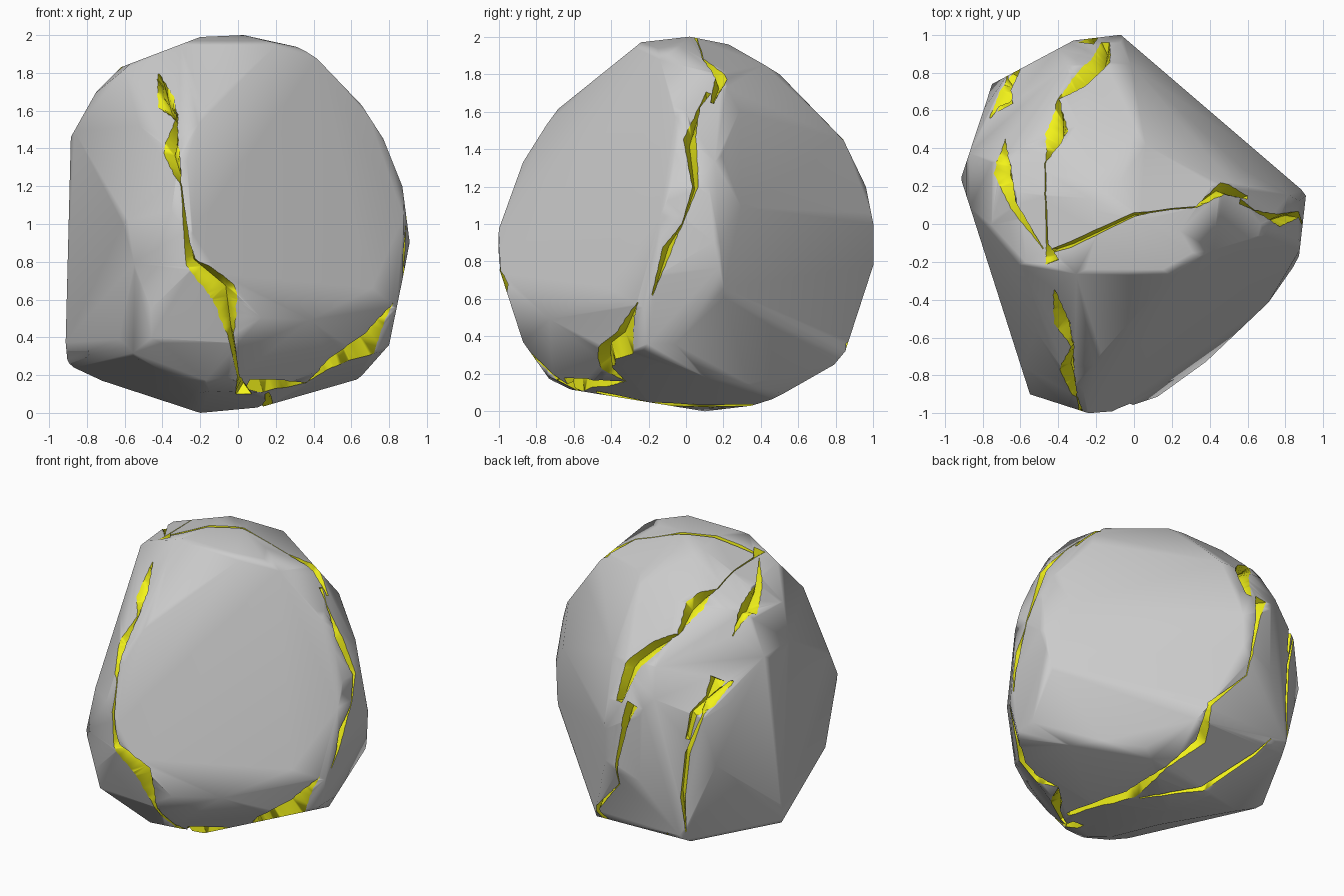
import bpy, bmesh
from math import sin, cos, radians
from mathutils import Vector
from mathutils.bvhtree import BVHTree
from mathutils.geometry import convex_hull_2d

if "Cube" in bpy.data.objects:
    bpy.data.objects.remove(bpy.data.objects["Cube"])

CENTRE = Vector((0, 0, 1))


def view(azimuth, elevation):
    """Right, up and toward-viewer axes; azimuth 0 looks at the front."""
    a, e = radians(azimuth), radians(elevation)
    right = Vector((cos(a), sin(a), 0))
    toward = Vector((sin(a) * cos(e), -cos(a) * cos(e), sin(e)))
    return right, toward.cross(right), toward


FRONT, RIGHT, TOP = view(0, 0), view(90, 0), view(0, 90)
FRONT_RIGHT, BACK_LEFT, BACK_RIGHT = view(35, 25), view(215, 25), view(145, -25)


def material(name, colour):
    m = bpy.data.materials.new(name)
    m.diffuse_color = (*colour, 1)
    m.use_nodes = True
    m.node_tree.nodes["Principled BSDF"].inputs["Base Color"].default_value = m.diffuse_color
    return m


stone = material("stone", (0.8, 0.8, 0.8))
yellow = material("yellow_inside", (0.9, 0.9, 0.01))


def chop(bm, co, no):
    """Slice away everything beyond a plane and close the cut."""
    geom = bm.verts[:] + bm.edges[:] + bm.faces[:]
    bmesh.ops.bisect_plane(bm, geom=geom, dist=1e-5, plane_co=co, plane_no=no, clear_outer=True)
    bmesh.ops.holes_fill(bm, edges=bm.edges[:])


def chop_outline(bm, axes, pts):
    """Carve the block to an outline seen along a view (heights from the centre)."""
    pts = [Vector(p) for p in pts]
    pts = [pts[i] for i in convex_hull_2d(pts)]
    mid = sum(pts, Vector((0, 0))) / len(pts)
    for p, q in zip(pts, pts[1:] + pts[:1]):
        d = q - p
        if d.length < 1e-4:
            continue
        n = Vector((d.y, -d.x)).normalized()
        if n.dot(p - mid) < 0:
            n = -n
        chop(bm, CENTRE + axes[0] * p.x + axes[1] * p.y, axes[0] * n.x + axes[1] * n.y)


# Boulder block, carved from a cube
bm = bmesh.new()
bmesh.ops.create_cube(bm, size=4)
bmesh.ops.translate(bm, verts=bm.verts, vec=CENTRE)
chop_outline(bm, FRONT, [(-.915, -.73), (-.81, -.8), (-.2, -1), (.12, -.97), (.64, -.82), (.8, -.64),
                         (.91, -.1), (.87, .2), (.77, .45), (.59, .73), (.39, .92), (.03, 1), (-.2, .99),
                         (-.62, .83), (-.75, .7), (-.885, .46)])
chop_outline(bm, RIGHT, [(-1, -.03), (-1, -.23), (-.87, -.63), (-.7, -.87), (.1, -1), (.35, -.97),
                         (.7, -.86), (.85, -.68), (1, -.22), (1, 0), (.96, .2), (.84, .45),
                         (.45, .85), (.27, .95), (.02, 1), (-.24, .97), (-.7, .6), (-.87, .33)])
chop_outline(bm, TOP, [(-.07, 1), (-.32, .97), (-.75, .74), (-.915, .24), (-.55, -.9), (-.24, -1),
                       (.01, -.98), (.29, -.86), (.75, -.4), (.87, -.19), (.91, .16)])
chop_outline(bm, FRONT_RIGHT, [(-.97, -.38), (-.91, -.1), (-.62, .81), (-.42, .96), (0, 1), (.29, .9),
                               (.71, .43), (.83, -.25), (.82, -.48), (.58, -.86), (-.22, -1.03),
                               (-.56, -.96), (-.88, -.74)])
chop_outline(bm, BACK_LEFT, [(-.83, .08), (-.77, .43), (-.55, .71), (-.23, .97), (.02, 1), (.38, .9),
                             (.75, .54), (.97, -.01), (.89, -.48), (.61, -.96), (.03, -1.08),
                             (-.57, -.92), (-.82, -.2)])
chop_outline(bm, BACK_RIGHT, [(-.79, .34), (-.51, .82), (-.22, .91), (.19, .93), (.54, .81), (.73, .68),
                              (1, .24), (1.04, -.08), (.85, -.83), (-.09, -1.05), (-.34, -1.05),
                              (-.73, -.62), (-.82, -.28)])
# Two large flat faces: front right and back right
for no, d in (((.536, -.723, .294), .875), ((.656, .776, .227), .97)):
    no = Vector(no)
    chop(bm, no * d / no.length_squared, no)

# Tidy into one clean convex skin
hull = bmesh.new()
for v in bm.verts:
    hull.verts.new(v.co)
bmesh.ops.remove_doubles(hull, verts=hull.verts[:], dist=.02)
res = bmesh.ops.convex_hull(hull, input=hull.verts[:])
junk = [g for g in set(res["geom_interior"] + res["geom_unused"]) if isinstance(g, bmesh.types.BMVert)]
bmesh.ops.delete(hull, geom=junk, context='VERTS')
bmesh.ops.recalc_face_normals(hull, faces=hull.faces[:])
mesh = bpy.data.meshes.new("boulder")
hull.to_mesh(mesh)
tree = BVHTree.FromBMesh(hull)
boulder = bpy.data.objects.new("boulder", mesh)
bpy.context.collection.objects.link(boulder)
mesh.materials.append(stone)
mesh.materials.append(yellow)
cutters = []


def crack(axes, pts, steps=4, lift=.05, depth=.07):
    """V-shaped groove along points (across, up, width) seen in a view."""
    path = []
    for a, b in zip(pts, pts[1:]):
        path += [Vector(a).lerp(Vector(b), i / steps) for i in range(steps)]
    path.append(Vector(pts[-1]))
    spots = []
    for u, v, w in path:
        o = CENTRE + axes[0] * u + axes[1] * v
        hit = tree.ray_cast(o + axes[2] * 5, -axes[2])[0]
        spots.append((hit or tree.find_nearest(o)[0], max(.005, w - .02)))
    cb, rings = bmesh.new(), []
    for i, (p, w) in enumerate(spots):
        n = (p - CENTRE).normalized()
        t = spots[min(i + 1, len(spots) - 1)][0] - spots[max(i - 1, 0)][0]
        side = n.cross(t).normalized() * w * .5 * (depth + lift) / depth
        top = p + n * lift
        rings.append([cb.verts.new(c) for c in (top + side, top - side, p - n * depth)])
    for a, b in zip(rings, rings[1:]):
        for k in range(3):
            m = (k + 1) % 3
            cb.faces.new((a[k], a[m], b[m], b[k]))
    cb.faces.new(rings[0])
    cb.faces.new(rings[-1])
    bmesh.ops.triangulate(cb, faces=cb.faces[:])
    bmesh.ops.recalc_face_normals(cb, faces=cb.faces[:])
    me = bpy.data.meshes.new("crack_cutter")
    cb.to_mesh(me)
    me.materials.append(yellow)
    ob = bpy.data.objects.new("crack_cutter", me)
    ob.hide_render = True
    bpy.context.collection.objects.link(ob)
    cutters.append(ob)


# Cracks down the front and along its lower right
crack(FRONT, [(-.42, .77, .04), (-.41, .7, .02), (-.32, .58, .02), (-.36, .39, .12), (-.3, .2, .02),
              (-.27, -.1, .05), (-.25, -.2, .08), (-.07, -.35, .18), (-.04, -.58, .05), (0, -.8, .03), (.03, -.9, .1)])
crack(FRONT, [(.05, -.85, .1), (.28, -.85, .09), (.36, -.84, .02), (.5, -.74, .14), (.68, -.62, .14), (.82, -.42, .02)])
# Right side
crack(RIGHT, [(.12, .7, .05), (.07, .62, .02), (.02, .45, .09), (.05, .2, .05), (-.02, 0, .02),
              (-.1, -.13, .07), (-.18, -.38, .02)])
# Top
crack(TOP, [(-.15, .96, .06), (-.17, .86, .12), (-.28, .75, .1), (-.4, .66, .02), (-.4, .49, .14),
            (-.47, .32, .02), (-.46, -.1, .03), (-.43, -.2, .1)])
crack(TOP, [(-.42, -.35, .02), (-.38, -.53, .12), (-.32, -.66, .02)])
crack(TOP, [(-.43, -.14, .04), (-.34, -.11, .05), (0, .05, .04), (.2, .08, .012), (.33, .09, .02),
            (.47, .19, .09), (.6, .14, .04)])
crack(TOP, [(-.48, -.13, .02), (-.64, .1, .07), (-.7, .28, .15), (-.68, .45, .015)])
crack(TOP, [(-.76, .56, .03), (-.68, .7, .1), (-.6, .84, .05)])
# Back and underside
crack(BACK_LEFT, [(.2, -.04, .12), (.11, -.27, .03), (.01, -.52, .05), (-.02, -.8, .05), (0, -1.02, .02)])
crack(BACK_RIGHT, [(.75, .46, .1), (.73, .3, .05), (.66, -.06, .02), (.42, -.27, .05),
                   (.38, -.5, .09), (.17, -.67, .03), (-.03, -.83, .1), (-.4, -.94, .04)])
crack(BACK_RIGHT, [(.84, -.45, .02), (.74, -.55, .04), (.42, -.78, .06), (.03, -.85, .03)])

# Cut the grooves, keeping their yellow lining
for ob in cutters:
    m = boulder.modifiers.new("crack", 'BOOLEAN')
    m.operation, m.solver, m.object = 'DIFFERENCE', 'EXACT', ob
    m.use_self = True
    m.material_mode = 'TRANSFER'
baked = bpy.data.meshes.new_from_object(boulder.evaluated_get(bpy.context.evaluated_depsgraph_get()))
boulder.modifiers.clear()
boulder.data = baked
for ob in cutters:
    bpy.data.objects.remove(ob)

# Soft shading over the stone, crisp at the cracks
bpy.context.view_layer.objects.active = boulder
boulder.select_set(True)
bpy.ops.object.shade_smooth_by_angle(angle=radians(62))
boulder.modifiers.new("even_shading", 'WEIGHTED_NORMAL').keep_sharp = True
